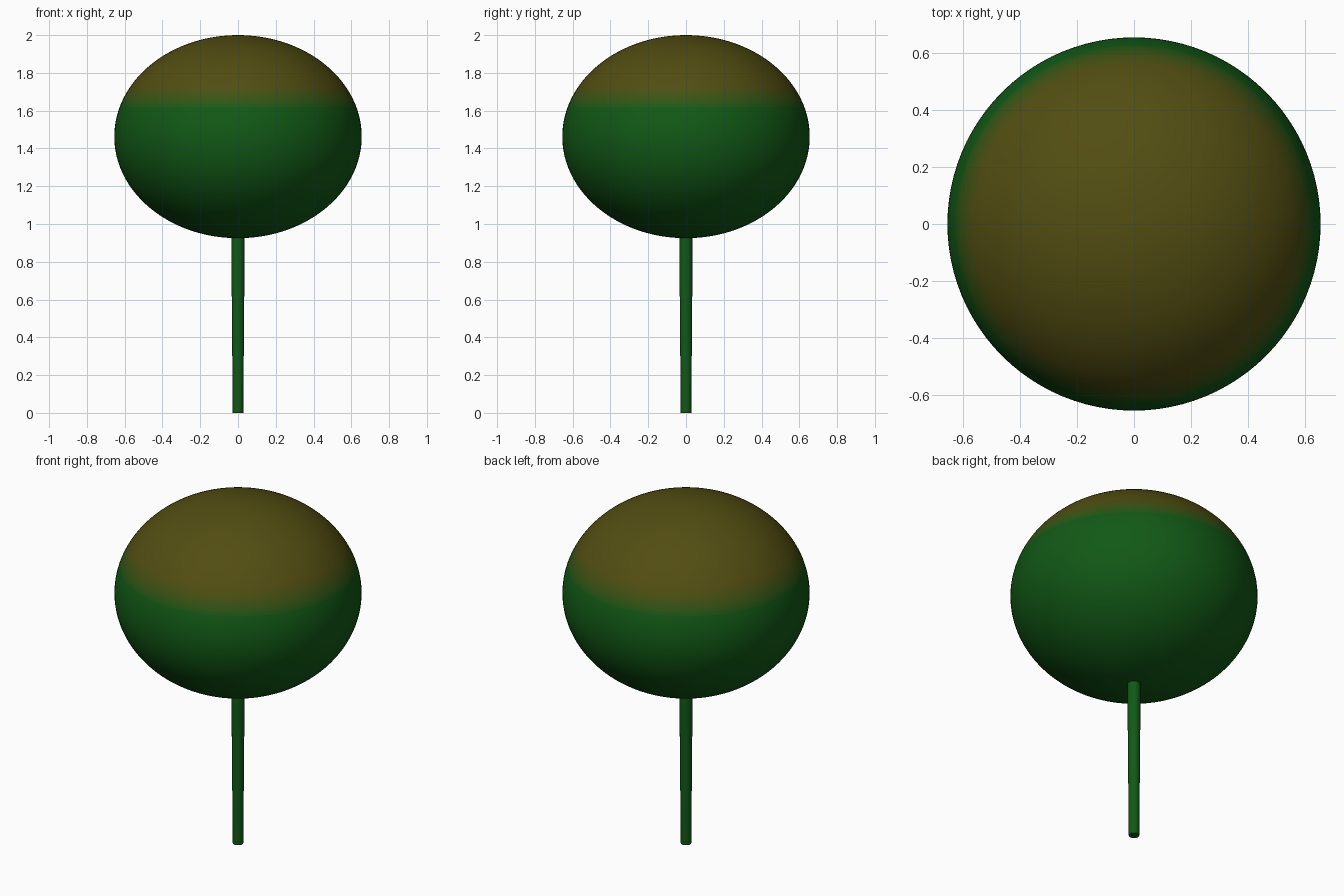
import bpy, math

if "Cube" in bpy.data.objects:
    bpy.data.objects.remove(bpy.data.objects["Cube"])

GREEN = (0.006, 0.10, 0.008)
OLIVE = (0.085, 0.075, 0.006)


def material(name, t):
    m = bpy.data.materials.new(name)
    m.diffuse_color = [a + (b - a) * t for a, b in zip(GREEN, OLIVE)] + [1]
    m.use_nodes = True
    m.node_tree.nodes["Principled BSDF"].inputs["Base Color"].default_value = m.diffuse_color
    return m


def lathe(name, profile, sides, mats, band=lambda z: 0):
    """Revolve (radius, z) points; zero-radius ends become poles."""
    verts, rings, faces = [], [], []
    for r, z in profile:
        n = 1 if r < 1e-5 else sides
        rings.append([len(verts) + i for i in range(n)])
        verts += [(r * math.cos(2 * math.pi * i / sides),
                   r * math.sin(2 * math.pi * i / sides), z) for i in range(n)]
    for a, b in zip(rings, rings[1:]):
        for i in range(sides):
            j = (i + 1) % sides
            f = [a[i % len(a)], a[j % len(a)], b[j % len(b)], b[i % len(b)]]
            faces.append(list(dict.fromkeys(f)))
    me = bpy.data.meshes.new(name)
    me.from_pydata(verts, [], faces)
    for m in mats:
        me.materials.append(m)
    for p in me.polygons:
        p.material_index = band(p.center.z)
    ob = bpy.data.objects.new(name, me)
    bpy.context.collection.objects.link(ob)
    bpy.context.view_layer.objects.active = ob
    ob.select_set(True)
    bpy.ops.object.shade_smooth_by_angle(angle=math.radians(40))
    ob.select_set(False)
    return ob


# Crown: squashed ball, green fading to olive at the top
STEPS = 8
fade = [material(f"leaf_{i}", i / STEPS) for i in range(STEPS + 1)]
crown = [(0.655 * math.sin(math.pi * k / 96), 1.4625 - 0.5375 * math.cos(math.pi * k / 96))
         for k in range(97)]
lathe("crown", crown, 96, fade,
      lambda z: round(STEPS * min(1, max(0, (z - 1.61) / 0.13))))

# Trunk: thin stem, slightly wider towards the crown
lathe("trunk", [(0, 0), (0.028, 0), (0.030, 0.25), (0.033, 0.6), (0.035, 0.95), (0.035, 1.0), (0, 1.0)],
      32, [material("stem_green", 0)])
